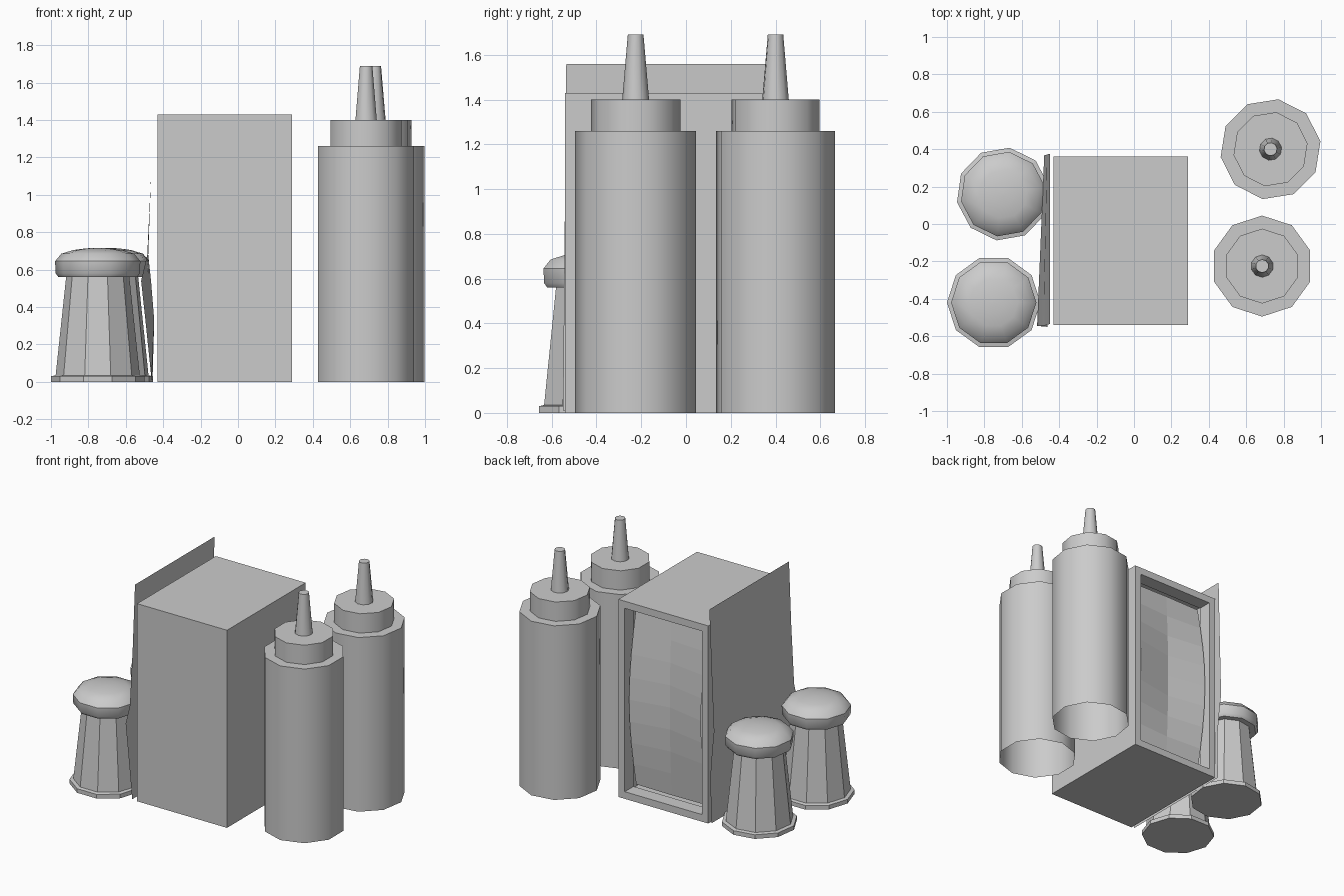
import bpy, bmesh
from math import sin, cos, pi, radians

if "Cube" in bpy.data.objects:
    bpy.data.objects.remove(bpy.data.objects["Cube"])


def finish(name, bm, smooth=None):
    me = bpy.data.meshes.new(name)
    bm.to_mesh(me)
    bm.free()
    ob = bpy.data.objects.new(name, me)
    bpy.context.collection.objects.link(ob)
    if smooth:
        bpy.ops.object.select_all(action='DESELECT')
        ob.select_set(True)
        bpy.context.view_layer.objects.active = ob
        bpy.ops.object.shade_smooth_by_angle(angle=radians(smooth))
    return ob


def lathe(name, profile, center, turn, smooth=None, sides=10, bottom=False):
    """Revolve (radius, z) points; the top end is capped, the bottom on request."""
    bm = bmesh.new()
    rings = []
    for r, z in profile:
        rings.append([bm.verts.new((center[0] + r * cos(turn + 2 * pi * i / sides),
                                    center[1] + r * sin(turn + 2 * pi * i / sides), z))
                      for i in range(sides)])
    for a, b in zip(rings, rings[1:]):
        for i in range(sides):
            j = (i + 1) % sides
            bm.faces.new((a[i], a[j], b[j], b[i]))
    bm.faces.new(rings[-1])
    if bottom:
        bm.faces.new(rings[0][::-1])
    return finish(name, bm, smooth)


def sheet(name, rows, smooth=None):
    bm = bmesh.new()
    grid = [[bm.verts.new(p) for p in row] for row in rows]
    for a, b in zip(grid, grid[1:]):
        for i in range(len(a) - 1):
            bm.faces.new((a[i], a[i + 1], b[i + 1], b[i]))
    return finish(name, bm, smooth)


# Squeeze bottles: body and collar, then nozzle
for tag, c, turn in (("front", (0.685, -0.225), 18), ("back", (0.73, 0.40), 9)):
    t = radians(turn)
    lathe(tag + "_bottle", [(0.27, 0), (0.27, 1.26), (0.20, 1.26), (0.20, 1.40), (0.06, 1.40)],
          c, t, 40)
    lathe(tag + "_nozzle", [(0.06, 1.40), (0.035, 1.69)], c, t, 40)

# Shakers: faceted glass with a foot, and rounded domed cap
for tag, c, turn in (("front", (-0.75, -0.42), 0), ("back", (-0.70, 0.16), 10)):
    t = radians(turn)
    lathe(tag + "_shaker_glass", [(0.25, 0), (0.25, 0.03), (0.225, 0.035), (0.168, 0.57)],
          c, t, bottom=True)
    lathe(tag + "_shaker_cap", [(0.21, 0.56), (0.225, 0.58), (0.228, 0.645), (0.195, 0.685),
                                (0.13, 0.705), (0.06, 0.714), (0.01, 0.716)], c, t, 40, bottom=True)

# Napkin dispenser: box with an open recess at the back
bm = bmesh.new()
bmesh.ops.create_cube(bm, size=1)
for v in bm.verts:
    v.co = (-0.07 + v.co.x * 0.72, -0.09 + v.co.y * 0.90, 0.715 + v.co.z * 1.43)
bm.normal_update()
back = max(bm.faces, key=lambda f: f.normal.y)
bmesh.ops.inset_region(bm, faces=[back], thickness=0.073)
hole = bmesh.ops.extrude_discrete_faces(bm, faces=[back])["faces"][0]
for v in hole.verts:
    v.co.y -= 0.10
bm.faces.remove(hole)
finish("napkin_dispenser", bm)

# Napkins: bulging at both sides, creased down the middle
rows = []
for k in range(9):
    z = 0.073 + 1.284 * k / 8
    b = sin(pi * k / 8)
    rows.append([(0.217, 0.26 + 0.08 * b, z), (-0.07, 0.265 + 0.02 * b, z),
                 (-0.357, 0.26 + 0.08 * b, z)])
sheet("napkins", rows)

# Menu card: thin bent sheet leaning on the dispenser (z, front x, back x)
card = [(0.01, -0.462, -0.457), (0.33, -0.495, -0.448), (0.54, -0.518, -0.465),
        (0.68, -0.485, -0.48), (1.10, -0.465, -0.465), (1.56, -0.45, -0.45)]
sheet("menu_card", [[(xf, -0.55 + 0.015 * z / 1.56, z), (xb, 0.36 + 0.01 * z, z)]
                    for z, xf, xb in card], 40)
